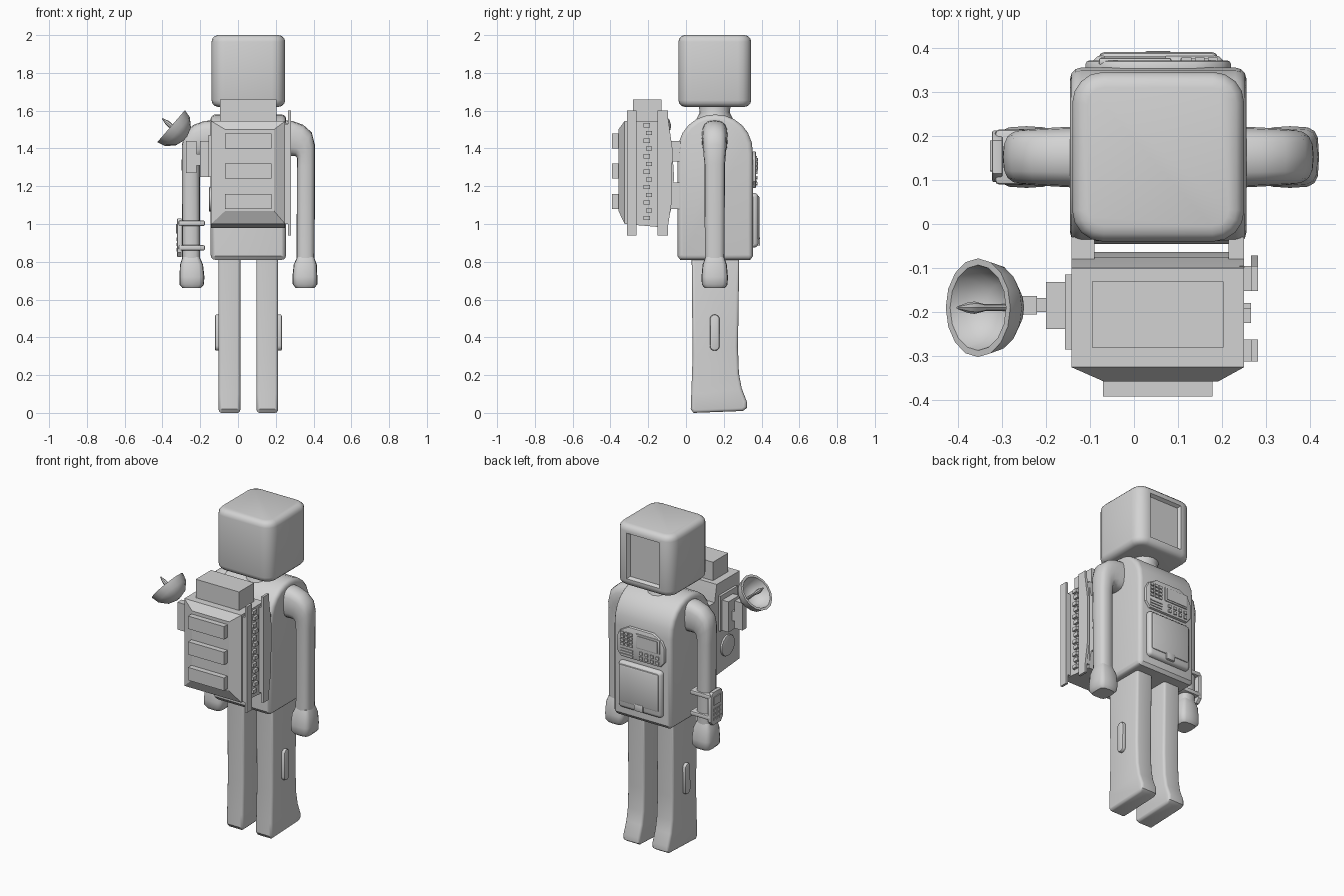
import bpy, bmesh, math
from mathutils import Vector

if "Cube" in bpy.data.objects:
    bpy.data.objects.remove(bpy.data.objects["Cube"])

grey = bpy.data.materials.new("plain grey")
grey.diffuse_color = (0.65, 0.65, 0.65, 1)
grey.use_nodes = True
grey.node_tree.nodes["Principled BSDF"].inputs["Base Color"].default_value = grey.diffuse_color
CX = 0.055   # mirror line of the body


def finish(name, bm, angle=35):
    bmesh.ops.recalc_face_normals(bm, faces=bm.faces)
    me = bpy.data.meshes.new(name)
    bm.to_mesh(me)
    bm.free()
    me.materials.append(grey)
    ob = bpy.data.objects.new(name, me)
    bpy.context.collection.objects.link(ob)
    bpy.ops.object.select_all(action='DESELECT')
    ob.select_set(True)
    bpy.context.view_layer.objects.active = ob
    bpy.ops.object.shade_smooth_by_angle(angle=math.radians(angle))
    return ob


def bevel(bm, edges, w, seg):
    bmesh.ops.bevel(bm, geom=list(edges), offset=w, segments=seg, profile=0.5,
                    affect='EDGES', clamp_overlap=True)


def box_bm(x0, x1, y0, y1, z0, z1):
    bm = bmesh.new()
    bmesh.ops.create_cube(bm, size=1)
    for v in bm.verts:
        v.co = ((x0 + x1) / 2 + v.co.x * (x1 - x0), (y0 + y1) / 2 + v.co.y * (y1 - y0),
                (z0 + z1) / 2 + v.co.z * (z1 - z0))
    return bm


def box(name, x0, x1, y0, y1, z0, z1, w=0, seg=2):
    bm = box_bm(x0, x1, y0, y1, z0, z1)
    if w:
        bevel(bm, bm.edges, w, seg)
    return finish(name, bm)


def prism(name, pts, axis, a, b, w=0, seg=2):
    """Extrude a profile: (y, z) along x, or (x, z) along y."""
    bm = bmesh.new()
    put = (lambda p, t: (t, p[0], p[1])) if axis == 'x' else (lambda p, t: (p[0], t, p[1]))
    lo, hi = [[bm.verts.new(put(p, t)) for p in pts] for t in (a, b)]
    caps = [bm.faces.new(lo), bm.faces.new(hi[::-1])]
    for i in range(len(pts)):
        j = (i + 1) % len(pts)
        bm.faces.new((lo[i], hi[i], hi[j], lo[j]))
    bmesh.ops.recalc_face_normals(bm, faces=bm.faces)
    if w:
        bevel(bm, {e for f in caps for e in f.edges}, w, seg)
    return finish(name, bm)


def loft(name, rings, n=16, power=0.75):
    """Skin closed rings, each a list of points."""
    bm = bmesh.new()
    rows = [[bm.verts.new(p) for p in r] for r in rings]
    for r, s in zip(rows, rows[1:]):
        for i in range(len(r)):
            j = (i + 1) % len(r)
            bm.faces.new((r[i], r[j], s[j], s[i]))
    bm.faces.new(rows[0])
    bm.faces.new(rows[-1][::-1])
    return finish(name, bm, 40)


def oval(inner, outer, hy, cy=0.152, n=16, power=0.7):
    """Rounded-square ring between two (x, z) points."""
    a, b = Vector((inner[0], 0, inner[1])), Vector((outer[0], 0, outer[1]))
    mid, half = (a + b) / 2 + Vector((0, cy, 0)), (b - a) / 2
    sp = lambda t: math.copysign(abs(t) ** power, t)
    return [mid + half * sp(math.cos(k * math.tau / n))
            + Vector((0, hy * sp(math.sin(k * math.tau / n)), 0)) for k in range(n)]


# Head: strongly rounded upright edges, softer rims, recessed visor on +y
bm = box_bm(-0.14, 0.25, -0.04, 0.345, 1.62, 2.0)
bevel(bm, [e for e in bm.edges if abs(e.verts[0].co.z - e.verts[1].co.z) > 0.1], 0.07, 4)
bevel(bm, [e for e in bm.edges if abs(e.verts[0].co.z - e.verts[1].co.z) < 0.01], 0.035, 3)
bm.normal_update()
face = max((f for f in bm.faces if f.normal.y > 0.9), key=lambda f: f.calc_area())
bmesh.ops.inset_region(bm, faces=[face], thickness=0.018)
bmesh.ops.inset_region(bm, faces=[face], thickness=0.015, depth=-0.02)
finish("head", bm)

# Neck
loft("neck", [[(CX + r * math.cos(k * math.tau / 16), 0.152 + r * math.sin(k * math.tau / 16), z)
               for k in range(16)] for r, z in ((0.10, 1.55), (0.08, 1.59), (0.085, 1.64))])

# Torso: side profile with a domed shoulder line
dome = [(0.155 + 0.2 * math.cos(t * math.pi / 12), 1.37 + 0.21 * math.sin(t * math.pi / 12) ** 0.9)
        for t in range(1, 12)]
prism("torso", [(-0.03, 0.81), (0.34, 0.81), (0.355, 0.83), (0.355, 1.37)] + dome
      + [(-0.045, 1.37), (-0.045, 0.83)], 'x', -0.145, 0.255, 0.025, 3)

# Arms, hands, legs and knee pads, each mirrored about the body centre
for side, s in (("right", 1), ("left", -1)):
    m = lambda x: CX + s * (x - CX)
    span = lambda a, b: sorted((m(a), m(b)))
    spec = [((0.23, 1.36), (0.23, 1.55), 0.07), ((0.285, 1.36), (0.29, 1.545), 0.067),
            ((0.303, 1.36), (0.345, 1.525), 0.065), ((0.312, 1.35), (0.39, 1.485), 0.063),
            ((0.313, 1.335), (0.407, 1.42), 0.06), ((0.312, 1.30), (0.408, 1.32), 0.054),
            ((0.310, 0.79), (0.405, 0.79), 0.052)]
    loft(side + "_arm", [oval((m(a[0]), a[1]), (m(b[0]), b[1]), h) for a, b, h in spec])
    hand = [(0.313, 0.403, 0.825, 0.05), (0.295, 0.417, 0.785, 0.064), (0.288, 0.42, 0.72, 0.07),
            (0.29, 0.42, 0.68, 0.068), (0.305, 0.405, 0.662, 0.055)]
    loft(side + "_hand", [oval((m(a), z), (m(b), z), h, power=0.5) for a, b, z, h in hand])
    x0, x1 = span(0.098, 0.212)
    prism(side + "_leg", [(0.03, 0.83), (0.035, 0.3), (0.028, 0.1), (0.025, 0.02), (0.04, 0.0),
                          (0.3, 0.01), (0.322, 0.025), (0.322, 0.06), (0.295, 0.13), (0.28, 0.21),
                          (0.275, 0.35), (0.282, 0.83)], 'x', x0, x1, 0.016, 3)
    pill = [(0.152 + 0.026 * math.cos(k * math.tau / 16),
             0.425 + math.copysign(0.07, math.sin((k + .5) * math.tau / 16))
             + 0.026 * math.sin(k * math.tau / 16)) for k in range(16)]
    x0, x1 = span(0.2, 0.232)
    prism(side + "_leg_pad", pill, 'x', x0, x1, 0.008)

# Chest control panel: plate, screen, keypad, buttons, speaker slots
prism("control_panel", [(-0.08, 1.19), (0.19, 1.19), (0.22, 1.225), (0.22, 1.31), (0.20, 1.35),
                        (0.14, 1.385), (-0.03, 1.385), (-0.09, 1.35), (-0.11, 1.31),
                        (-0.11, 1.225)], 'y', 0.33, 0.371, 0.008)
box("screen_frame", -0.08, 0.085, 0.36, 0.377, 1.27, 1.36, 0.005)
box("screen", -0.068, 0.073, 0.37, 0.381, 1.28, 1.35)
for i in range(3):
    for j in range(4):
        box("key", 0.108 + i * 0.03, 0.13 + i * 0.03, 0.365, 0.378, 1.265 + j * 0.023, 1.281 + j * 0.023)
for i in range(4):
    for j in range(2):
        box("button", -0.075 + i * 0.038, -0.055 + i * 0.038, 0.365, 0.378, 1.205 + j * 0.03, 1.223 + j * 0.03)
for j in range(3):
    box("speaker_slot", 0.105, 0.19, 0.365, 0.376, 1.203 + j * 0.017, 1.212 + j * 0.017)

# Chest pouch with lid and clasp
box("pouch", -0.095, 0.205, 0.33, 0.383, 0.875, 1.165, 0.022, 3)
box("pouch_lid", -0.08, 0.19, 0.35, 0.39, 0.915, 1.15, 0.012)
box("pouch_clasp", 0.025, 0.085, 0.36, 0.393, 0.885, 0.93, 0.006)

# Wrist computer on the left arm
for z in (0.86, 0.99):
    box("wrist_strap", -0.315, -0.175, 0.09, 0.214, z, z + 0.028, 0.008)
prism("wrist_device", [(0.115, 0.825), (0.19, 0.825), (0.212, 0.85), (0.212, 1.0), (0.19, 1.03),
                       (0.115, 1.03), (0.095, 1.0), (0.095, 0.85)], 'x', -0.322, -0.298, 0.004)
box("wrist_screen", -0.327, -0.315, 0.12, 0.19, 0.95, 1.0)
for i in range(3):
    for j in range(3):
        box("wrist_key", -0.326, -0.315, 0.118 + i * 0.027, 0.135 + i * 0.027, 0.855 + j * 0.028, 0.872 + j * 0.028)

# Backpack body, tapered rear shell, bars and top box
prism("backpack", [(-0.325, 1.0), (-0.1, 0.98), (-0.075, 1.1), (-0.063, 1.25), (-0.075, 1.42),
                   (-0.1, 1.545), (-0.325, 1.545)], 'x', -0.142, 0.25)
bm = bmesh.new()
for x0, x1, y, z0, z1 in ((-0.142, 0.25, -0.325, 1.0, 1.545), (-0.067, 0.19, -0.358, 1.07, 1.5)):
    for x in (x0, x1):
        for z in (z0, z1):
            bm.verts.new((x, y, z))
bmesh.ops.convex_hull(bm, input=bm.verts)
finish("backpack_shell", bm, 15)
for z in (1.08, 1.24, 1.40):
    box("backpack_bar", -0.07, 0.178, -0.392, -0.34, z, z + 0.08)
box("backpack_top", -0.095, 0.203, -0.28, -0.13, 1.53, 1.66)

# Connectors between pack and torso
for x0, x1 in ((-0.142, -0.09), (0.215, 0.25)):
    for z0, z1 in ((1.08, 1.22), (1.33, 1.44)):
        box("pack_connector", x0, x1, -0.09, -0.03, z0, z1)

# Side rails and indicator column on the right of the pack
for y0, y1, s0, s1 in ((-0.312, -0.262, -0.312, -0.3), (-0.152, -0.095, -0.09, -0.078)):
    box("side_rail", 0.266, 0.281, y0, y1, 0.94, 1.6)
    box("side_rail_stub", 0.24, 0.268, y0, y1, 1.0, 1.53)
prism("curved_rail", [(-0.1, 0.94), (-0.095, 0.99), (-0.075, 1.12), (-0.072, 1.4), (-0.095, 1.56),
                      (-0.1, 1.6)], 'x', 0.266, 0.281)
for i in range(13):
    y = -0.225 + 0.012 * (i % 2)
    box("indicator", 0.24, 0.266, y, y + 0.034, 1.02 + i * 0.041, 1.042 + i * 0.041)

# Left side of the pack: mounting plate, round vent, dish bracket
box("mount_plate", -0.157, -0.13, -0.285, -0.115, 1.25, 1.47)
prism("round_vent", [(-0.2 + 0.065 * math.cos(k * math.tau / 16), 1.13 + 0.065 * math.sin(k * math.tau / 16))
                     for k in range(16)], 'x', -0.153, -0.13, 0.004)
box("mount_block", -0.2, -0.15, -0.238, -0.132, 1.25, 1.44)
box("mount_arm", -0.225, -0.19, -0.2, -0.168, 1.31, 1.37)
box("mount_post", -0.275, -0.22, -0.205, -0.163, 1.27, 1.44)

# Dish and feed spike, turned about a tilted axis
axis = Vector((-0.756, 0, 0.654))
side_dir, hub = Vector((0.654, 0, 0.756)), Vector((-0.354, -0.19, 1.518))


def turned(name, profile, n):
    loft(name, [[hub + axis * d + (side_dir * math.cos(k * math.tau / n)
                 + Vector((0, math.sin(k * math.tau / n), 0))) * r for k in range(n)]
                for r, d in profile])


turned("dish", [(0.012, -0.08), (0.055, -0.07), (0.085, -0.035), (0.097, 0.0), (0.112, 0.0),
                (0.10, -0.045), (0.062, -0.085), (0.015, -0.1)], 16)
turned("feed_spike", [(0.008, -0.085), (0.008, -0.02), (0.014, 0.01), (0.012, 0.03), (0.003, 0.062)], 8)
